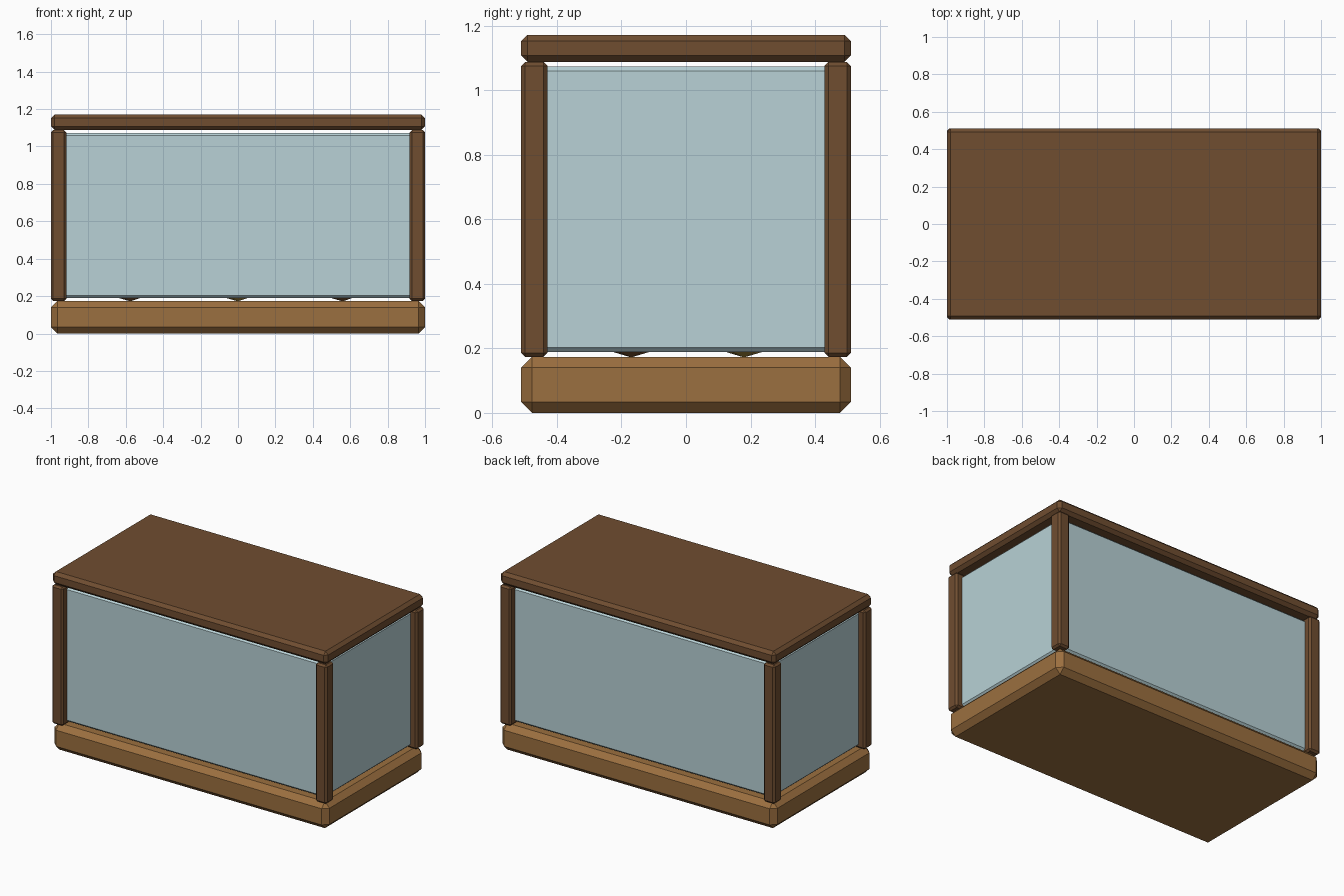
import bpy, bmesh
from mathutils import Matrix, Vector

if "Cube" in bpy.data.objects:
    bpy.data.objects.remove(bpy.data.objects["Cube"])


def material(name, rgba):
    m = bpy.data.materials.new(name)
    m.diffuse_color = rgba
    m.use_nodes = True
    m.node_tree.nodes["Principled BSDF"].inputs["Base Color"].default_value = m.diffuse_color
    return m


dark_wood = material("dark_wood", (0.16, 0.075, 0.03, 1))
light_wood = material("light_wood", (0.33, 0.16, 0.05, 1))
glass = material("glass", (0.48, 0.64, 0.67, 1))
brown = material("brown_crust", (0.2, 0.09, 0.03, 1))
gold = material("golden_crust", (0.4, 0.26, 0.05, 1))


def finish(name, bm, mat):
    mesh = bpy.data.meshes.new(name)
    bm.to_mesh(mesh)
    bm.free()
    mesh.materials.append(mat)
    ob = bpy.data.objects.new(name, mesh)
    bpy.context.collection.objects.link(ob)
    return ob


def chamfered_box(name, lo, hi, bevel, mat):
    lo, hi = Vector(lo), Vector(hi)
    bm = bmesh.new()
    bmesh.ops.create_cube(bm, size=1)
    bmesh.ops.scale(bm, vec=hi - lo, verts=bm.verts)
    bmesh.ops.translate(bm, vec=(lo + hi) / 2, verts=bm.verts)
    bmesh.ops.bevel(bm, geom=bm.edges[:], offset=bevel, segments=1,
                    profile=0.5, affect='EDGES')
    return finish(name, bm, mat)


# base and lid
W, D = 1.0, 0.511
chamfered_box("base", (-W, -D, 0), (W, D, 0.174), 0.034, light_wood)
chamfered_box("lid", (-W, -D, 1.088), (W, D, 1.172), 0.02, dark_wood)

# corner posts
P = 0.082
for sx, side in ((-1, "left"), (1, "right")):
    for sy, end in ((-1, "front"), (1, "back")):
        cx, cy = sx * (W - P / 2), sy * (D - P / 2)
        chamfered_box(f"{end}_{side}_post", (cx - P / 2, cy - P / 2, 0.174),
                      (cx + P / 2, cy + P / 2, 1.087), 0.012, dark_wood)

# glass enclosure, with thin gaps above and below
chamfered_box("glass_case", (-0.955, -0.466, 0.189), (0.955, 0.466, 1.073),
              0.013, glass)

# displayed goods resting on the base
for i, (x, y, mat) in enumerate(((-0.575, -0.17, brown), (0, 0.18, gold),
                                 (0.56, -0.17, brown))):
    bm = bmesh.new()
    bmesh.ops.create_icosphere(bm, subdivisions=2, radius=0.14,
                               matrix=Matrix.Translation((x, y, 0.312)))
    finish(f"displayed_item_{i + 1}", bm, mat)
